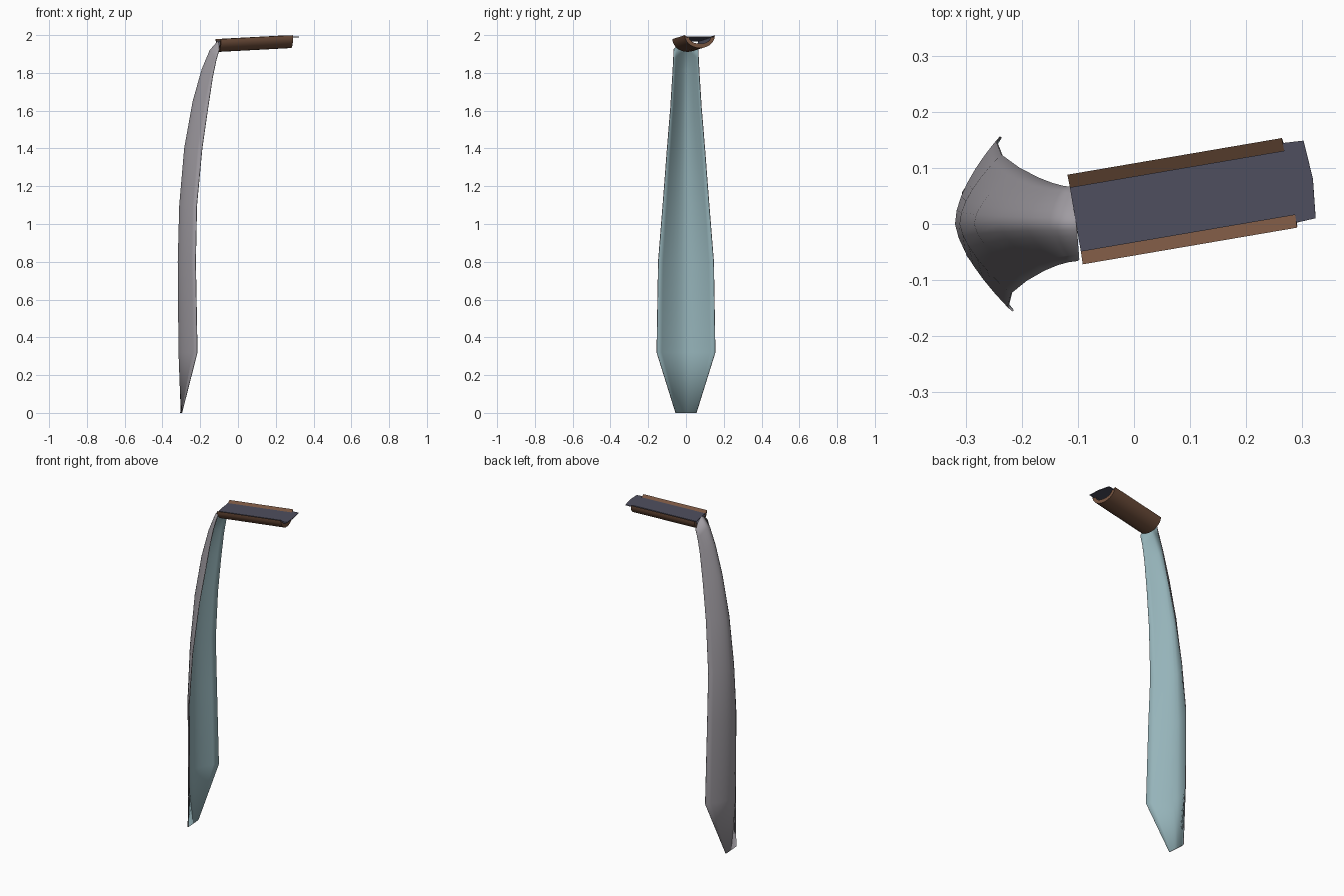
import bpy, bmesh, math
from mathutils import Matrix

cube = bpy.data.objects.get("Cube")
if cube:
    bpy.data.objects.remove(cube, do_unlink=True)


def material(name, rgb):
    m = bpy.data.materials.new(name)
    m.use_nodes = True
    col = tuple((c / 255) ** 2.2 for c in rgb) + (1.0,)
    m.diffuse_color = col
    m.node_tree.nodes["Principled BSDF"].inputs["Base Color"].default_value = col
    return m


GREY = material("steel grey", (158, 154, 160))
TEAL = material("pale teal", (148, 178, 184))
BROWN = material("leather brown", (118, 85, 66))
SLATE = material("dark slate", (80, 80, 95))


def make_object(name, bm, mats, angle=35):
    mesh = bpy.data.meshes.new(name)
    bm.to_mesh(mesh)
    bm.free()
    obj = bpy.data.objects.new(name, mesh)
    bpy.context.collection.objects.link(obj)
    for m in mats:
        mesh.materials.append(m)
    bpy.ops.object.select_all(action='DESELECT')
    obj.select_set(True)
    bpy.context.view_layer.objects.active = obj
    bpy.ops.object.shade_smooth_by_angle(angle=math.radians(angle))
    return obj


# Blade: curved scoop lofted from stations of
# (spine x, spine z, edge x, edge z, half width)
stations = [
    (-.303, 0, -.303, 0, .056),
    (-.315, .32, -.228, .32, .156),
    (-.319, .8, -.236, .8, .148),
    (-.311, 1.1, -.228, 1.1, .124),
    (-.285, 1.4, -.198, 1.4, .101),
    (-.24, 1.65, -.165, 1.62, .083),
    (-.192, 1.82, -.14, 1.78, .073),
    (-.15, 1.92, -.121, 1.87, .068),
    (-.105, 1.972, -.105, 1.925, .066),
]
ACROSS = 12
bm = bmesh.new()
rows = []
for sx, sz, ex, ez, half in stations:
    row = []
    for i in range(ACROSS + 1):
        t = 2 * i / ACROSS - 1
        k = abs(t) ** 1.6
        y = half * t
        row.append(bm.verts.new((sx + (ex - sx) * k - .07 * y, y, sz + (ez - sz) * k)))
    rows.append(row)
for a, b in zip(rows, rows[1:]):
    for i in range(ACROSS):
        bm.faces.new((a[i], b[i], b[i + 1], a[i + 1]))
bm.normal_update()
if sum(f.normal.x for f in bm.faces) > 0:
    bmesh.ops.reverse_faces(bm, faces=bm.faces[:])
blade = make_object("blade", bm, [GREY, TEAL])
shell = blade.modifiers.new("thickness", 'SOLIDIFY')
shell.thickness = .004
shell.offset = -1
shell.material_offset = 1

# Grip parts share one frame, running along local x
frame = (Matrix.Translation((-.105, .008, 1.979))
         @ Matrix.Rotation(math.radians(9.7), 4, 'Z')
         @ Matrix.Rotation(math.radians(-3), 4, 'Y'))

# Grip: trough with inward sloping rims and a dark lining
STEPS = 14
LENGTH = .388
angles = [math.pi * (1 + i / STEPS) for i in range(STEPS + 1)]
outer = [(.081 * math.cos(a), .068 * math.sin(a)) for a in angles]
inner = [(.057 * math.cos(a), -.013 + .032 * math.sin(a)) for a in angles]
bm = bmesh.new()
ends = [[[bm.verts.new((x, y, z)) for y, z in arc] for arc in (outer, inner)]
        for x in (0, LENGTH)]
(o0, i0), (o1, i1) = ends
for k in range(STEPS):
    bm.faces.new((o0[k], o0[k + 1], o1[k + 1], o1[k]))
    bm.faces.new((i0[k], i1[k], i1[k + 1], i0[k + 1])).material_index = 1
    bm.faces.new((o0[k], i0[k], i0[k + 1], o0[k + 1]))
    bm.faces.new((o1[k], o1[k + 1], i1[k + 1], i1[k]))
for k in (0, STEPS):
    bm.faces.new((o0[k], o1[k], i1[k], i0[k]))
bmesh.ops.recalc_face_normals(bm, faces=bm.faces[:])
grip = make_object("grip_trough", bm, [BROWN, SLATE])
grip.matrix_world = frame

# Tang: thin plate laid in the grip, with a blunt tip beyond its end
outline = [(0, -.058), (LENGTH, -.058), (LENGTH, -.072), (.423, -.07),
           (.43, 0), (.425, .07), (LENGTH, .072), (LENGTH, .058), (0, .058)]
bm = bmesh.new()
face = bm.faces.new([bm.verts.new((x, y, -.013)) for x, y in outline])
top = bmesh.ops.extrude_face_region(bm, geom=[face])["geom"]
bmesh.ops.translate(bm, vec=(0, 0, .004),
                    verts=[v for v in top if isinstance(v, bmesh.types.BMVert)])
bmesh.ops.recalc_face_normals(bm, faces=bm.faces[:])
tang = make_object("tang_plate", bm, [SLATE])
tang.matrix_world = frame
